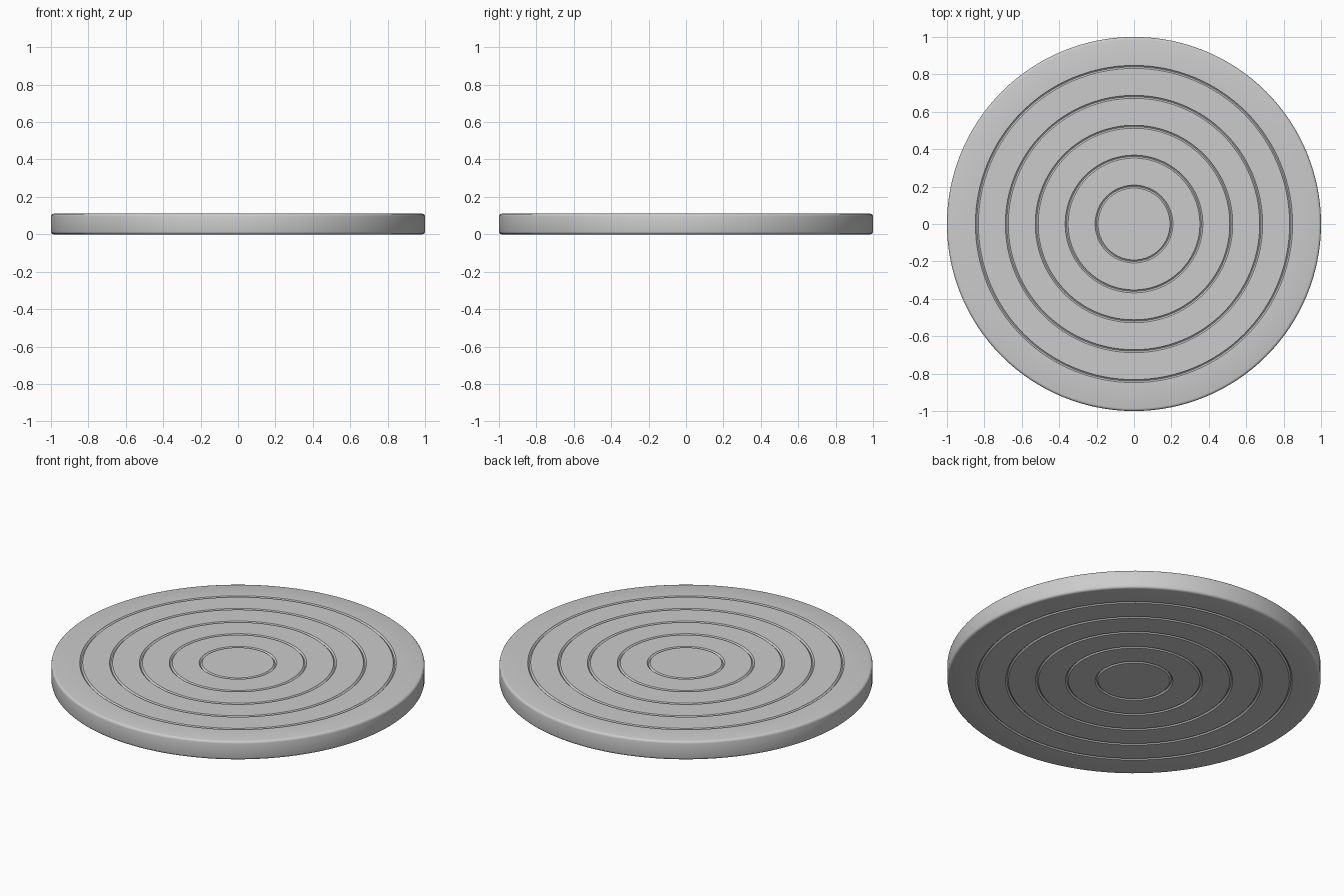
import bpy, bmesh, math

if "Cube" in bpy.data.objects:
    bpy.data.objects.remove(bpy.data.objects["Cube"])

HEIGHT = 0.11
SEGMENTS = 128
GROOVES = [0.20, 0.36, 0.52, 0.68, 0.84]
HALF_WIDTH, DEPTH = 0.008, 0.008


def face_profile(z, inward):
    """Centre-to-rim profile of one face, with a rounded groove at each ring seam."""
    pts = [(0.0, z)]
    for r in GROOVES:
        for t in (-1, -0.5, 0, 0.5, 1):
            pts.append((r + t * HALF_WIDTH, z + inward * DEPTH * (1 - t * t)))
    return pts


def rim(z, inward, radius=0.014):
    """Rounded outer edge, from the flat face to the side wall."""
    return [(1 - radius + radius * math.sin(a), z + inward * radius * (1 - math.cos(a)))
            for a in (math.radians(d) for d in (0, 30, 60, 90))]


# Full section: top face, rounded rim, bottom face
top = face_profile(HEIGHT, -1) + rim(HEIGHT, -1)
bottom = face_profile(0, 1) + rim(0, 1)
section = top + bottom[::-1]

# Revolve the section into a closed disc
bm = bmesh.new()
verts = [bm.verts.new((r, 0, z)) for r, z in section]
edges = [bm.edges.new(pair) for pair in zip(verts, verts[1:])]
bmesh.ops.spin(bm, geom=verts + edges, cent=(0, 0, 0), axis=(0, 0, 1),
               angle=math.tau, steps=SEGMENTS, use_merge=True)
bmesh.ops.remove_doubles(bm, verts=bm.verts, dist=1e-5)
bmesh.ops.recalc_face_normals(bm, faces=bm.faces)

mesh = bpy.data.meshes.new("ringed_disc")
bm.to_mesh(mesh)
bm.free()
disc = bpy.data.objects.new("ringed_disc", mesh)
bpy.context.collection.objects.link(disc)

# Smooth shading with crisp groove edges
bpy.context.view_layer.objects.active = disc
disc.select_set(True)
bpy.ops.object.shade_smooth_by_angle(angle=math.radians(35))
